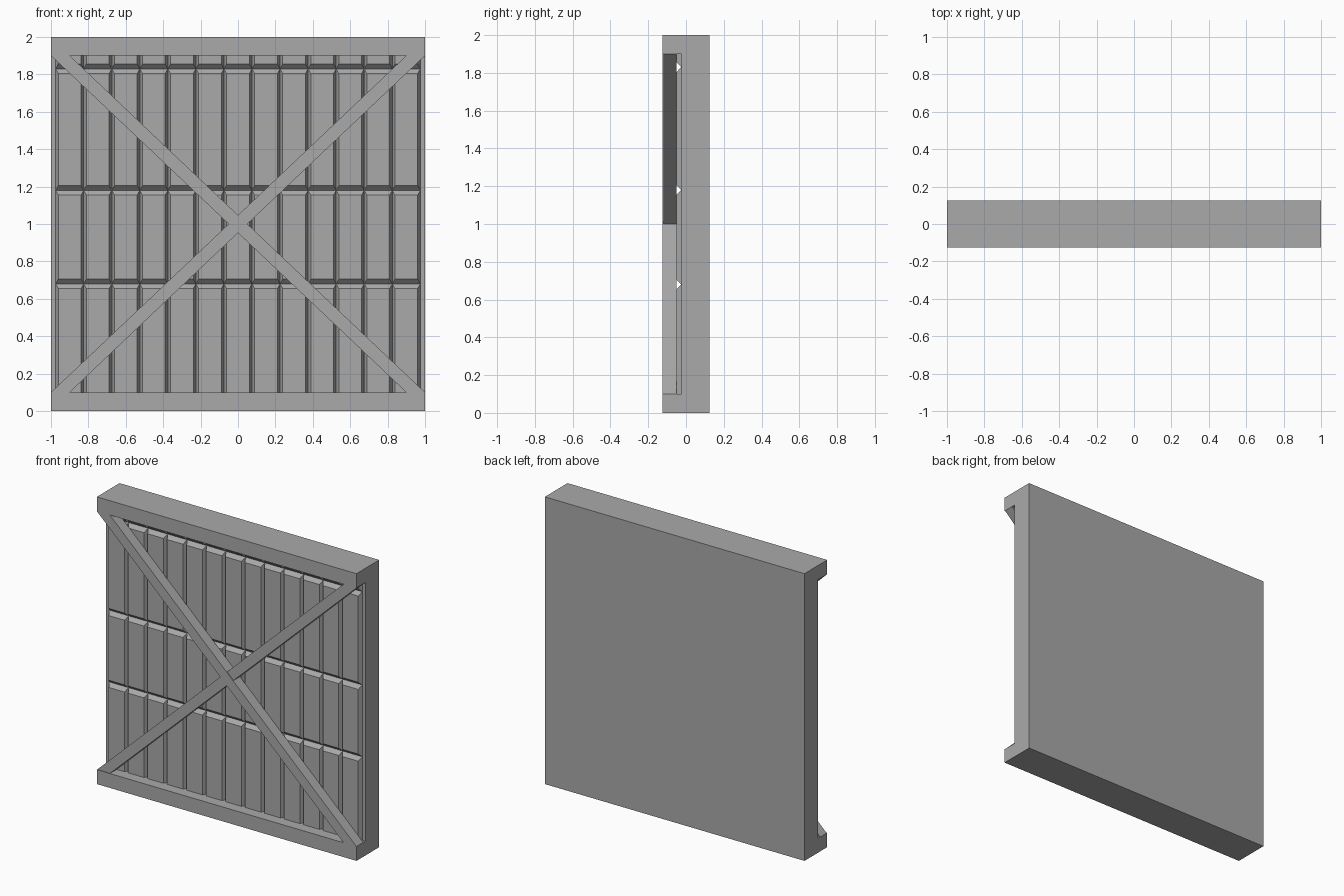
import bpy, bmesh

cube = bpy.data.objects.get("Cube")
if cube:
    bpy.data.objects.remove(cube, do_unlink=True)

grey = bpy.data.materials.new("plain_grey")
grey.use_nodes = True
colour = (0.4, 0.4, 0.4, 1)
grey.diffuse_color = colour
grey.node_tree.nodes["Principled BSDF"].inputs["Base Color"].default_value = colour


def finish(name, bm):
    bmesh.ops.recalc_face_normals(bm, faces=bm.faces)
    mesh = bpy.data.meshes.new(name)
    bm.to_mesh(mesh)
    bm.free()
    mesh.materials.append(grey)
    obj = bpy.data.objects.new(name, mesh)
    bpy.context.collection.objects.link(obj)


def loft(bm, back, y_back, front, y_front):
    """Solid between two matching xz outlines."""
    a = [bm.verts.new((x, y_back, z)) for x, z in back]
    b = [bm.verts.new((x, y_front, z)) for x, z in front]
    bm.faces.new(a)
    bm.faces.new(b)
    n = len(a)
    for i in range(n):
        j = (i + 1) % n
        bm.faces.new((a[i], a[j], b[j], b[i]))


def rect(x0, x1, z0, z1):
    return [(x0, z0), (x1, z0), (x1, z1), (x0, z1)]


HALF_DEPTH = 0.125
RAIL = 0.1
SLAB_FRONT = -0.025
PANEL_FRONT = -0.05

# Frame: C-shaped side profile swept across the width
profile = [(HALF_DEPTH, 0), (HALF_DEPTH, 2), (-HALF_DEPTH, 2), (-HALF_DEPTH, 2 - RAIL),
           (SLAB_FRONT, 2 - RAIL), (SLAB_FRONT, RAIL), (-HALF_DEPTH, RAIL), (-HALF_DEPTH, 0)]
bm = bmesh.new()
left = [bm.verts.new((1, y, z)) for y, z in profile]
right = [bm.verts.new((-1, y, z)) for y, z in profile]
bm.faces.new(left)
bm.faces.new(right)
for i in range(len(profile)):
    j = (i + 1) % len(profile)
    bm.faces.new((left[i], left[j], right[j], right[i]))
finish("back_slab_and_rails", bm)

# Panels: grid of bevelled boards whose sloped edges meet in V grooves
COLUMNS, PITCH = 13, 0.15
SIDE_BEVEL, ROW_BEVEL = 0.014, 0.025
rows = [RAIL, 0.68, 1.18, 1.83, 2 - RAIL]
bm = bmesh.new()
for c in range(COLUMNS):
    x0 = (c - COLUMNS / 2) * PITCH
    x1 = x0 + PITCH
    for z0, z1 in zip(rows, rows[1:]):
        low = z0 if z0 == rows[0] else z0 + ROW_BEVEL
        high = z1 if z1 == rows[-1] else z1 - ROW_BEVEL
        loft(bm, rect(x0, x1, z0, z1), SLAB_FRONT,
             rect(x0 + SIDE_BEVEL, x1 - SIDE_BEVEL, low, high), PANEL_FRONT)
finish("bevelled_panels", bm)

# Cross braces: slanted bars between the rails, one slightly recessed
for name, side, front in (("falling_brace", 1, -HALF_DEPTH), ("rising_brace", -1, -0.12)):
    outline = [(side * x, z) for x, z in
               ((-1, 2 - RAIL), (-1 + RAIL, 2 - RAIL), (1, RAIL), (1 - RAIL, RAIL))]
    bm = bmesh.new()
    loft(bm, outline, PANEL_FRONT, outline, front)
    finish(name, bm)
